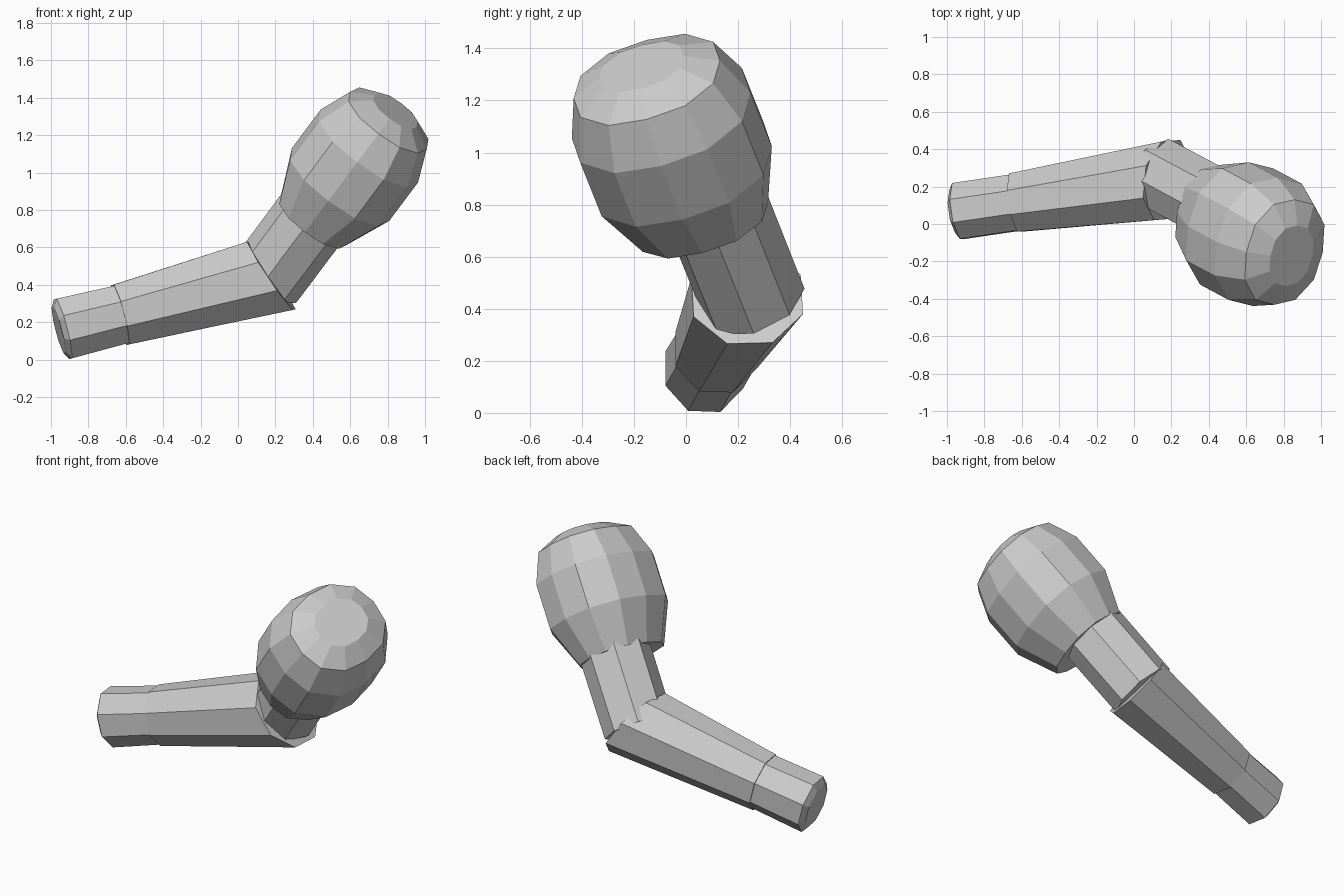
import bpy, math
from mathutils import Vector

if "Cube" in bpy.data.objects:
    bpy.data.objects.remove(bpy.data.objects["Cube"])

UPPER = Vector((0.57, -0.305, 0.763)).normalized()   # upper arm / shoulder direction
LOWER = Vector((0.96, 0.14, 0.25)).normalized()      # forearm direction, towards elbow


def frame(axis, ref):
    u = (ref - axis * ref.dot(axis)).normalized()
    return u, axis.cross(u)


def ring(center, axis, ru, rv, n, phase=0.0, power=2.0, cut=None):
    """Cross-section; with cut=(point, normal) it slides along the axis onto that plane."""
    u, v = frame(axis, Vector((0, 1, 0)))
    pts = []
    for i in range(n):
        a = math.radians(phase) + 2 * math.pi * i / n
        c, s = math.cos(a), math.sin(a)
        k = (abs(c) ** power + abs(s) ** power) ** (-1 / power)
        p = Vector(center) + u * (ru * c * k) + v * (rv * s * k)
        if cut:
            p += axis * ((cut[0] - p).dot(cut[1]) / axis.dot(cut[1]))
        pts.append(p)
    return pts


def loft(name, rings):
    n = len(rings[0])
    verts = [p for r in rings for p in r]
    faces = [(j * n + i, j * n + (i + 1) % n, (j + 1) * n + (i + 1) % n, (j + 1) * n + i)
             for j in range(len(rings) - 1) for i in range(n)]
    faces.append(tuple(reversed(range(n))))
    faces.append(tuple(range(len(verts) - n, len(verts))))
    me = bpy.data.meshes.new(name)
    me.from_pydata(verts, [], faces)
    ob = bpy.data.objects.new(name, me)
    bpy.context.collection.objects.link(ob)
    return ob


# Shoulder: faceted barrel with a shallow domed top (distance, radius y-ish, radius x-ish)
base = Vector((0.406, 0.063, 0.746))
profile = [(0.0, 0.265, 0.22), (0.25, 0.36, 0.325), (0.52, 0.36, 0.325),
           (0.70, 0.295, 0.255), (0.765, 0.17, 0.14)]
loft("shoulder", [ring(base + UPPER * t, UPPER, ru, rv, 12, 0, 2.4) for t, ru, rv in profile])

# Upper arm: octagonal prism running into the shoulder
elbow = Vector((0.147, 0.26, 0.427))
loft("upper_arm", [ring(elbow + UPPER * t, UPPER, r, r, 8) for t, r in ((0, 0.205), (0.55, 0.207))])

# Forearm: tapered octagon, mitred at the elbow
joint = Vector((-0.63, 0.115, 0.24))
miter = (Vector((0.178, 0.235, 0.45)), LOWER + UPPER)
loft("forearm", [ring(joint, LOWER, 0.17, 0.178, 8, 22.5),
                 ring(miter[0], LOWER, 0.222, 0.224, 8, 22.5, cut=miter)])

# Wrist: slightly thinner octagon with a chamfered tip
tip = Vector((-0.935, 0.07, 0.165))
loft("wrist", [ring(tip - LOWER * 0.025, LOWER, 0.125, 0.135, 8, 22.5),
               ring(tip, LOWER, 0.163, 0.178, 8, 22.5),
               ring(joint + LOWER * 0.03, LOWER, 0.163, 0.17, 8, 22.5)])
